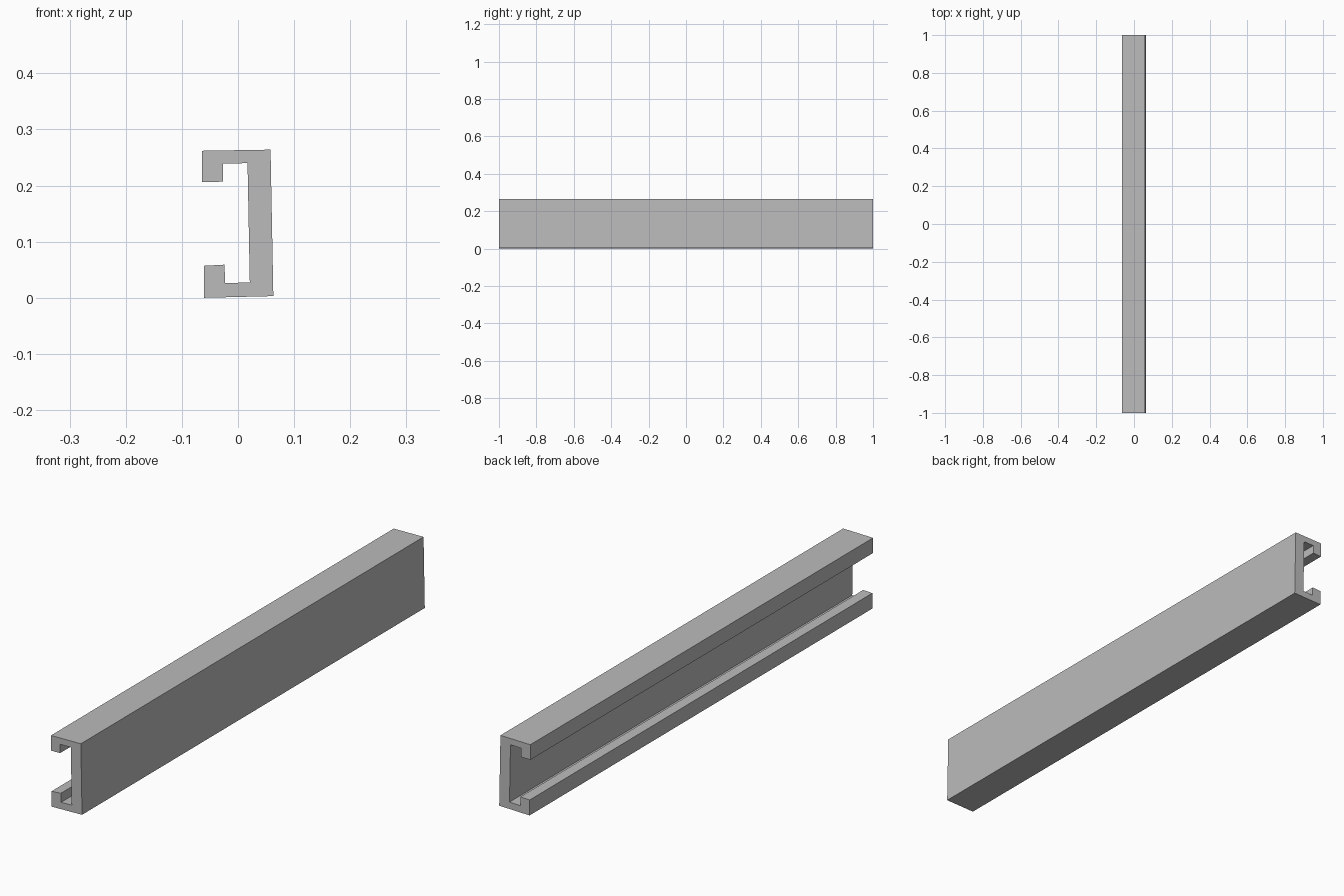
import bpy
import bmesh
from mathutils import Vector

cube = bpy.data.objects.get("Cube")
if cube:
    bpy.data.objects.remove(cube, do_unlink=True)

# Plain grey metal
grey = bpy.data.materials.new("grey metal")
grey.use_nodes = True
colour = (0.5, 0.5, 0.5, 1)
grey.diffuse_color = colour
grey.node_tree.nodes["Principled BSDF"].inputs["Base Color"].default_value = colour

# Lipped channel section (x, z), slightly tilted
SECTION = [
    (-0.061, 0.0), (0.063, 0.003), (0.058, 0.264), (-0.064, 0.262),
    (-0.064, 0.206), (-0.0265, 0.207), (-0.0265, 0.239), (0.017, 0.24),
    (0.021, 0.0275), (-0.023, 0.026), (-0.024, 0.059), (-0.061, 0.057),
]
LENGTH = 2.0

# Extrude the section along the rail
bm = bmesh.new()
front = bm.faces.new([bm.verts.new((x, -LENGTH / 2, z)) for x, z in SECTION])
result = bmesh.ops.extrude_face_region(bm, geom=[front], use_keep_orig=True)
back_verts = [g for g in result["geom"] if isinstance(g, bmesh.types.BMVert)]
bmesh.ops.translate(bm, verts=back_verts, vec=Vector((0, LENGTH, 0)))
bmesh.ops.recalc_face_normals(bm, faces=bm.faces)

mesh = bpy.data.meshes.new("channel_rail")
bm.to_mesh(mesh)
bm.free()
mesh.materials.append(grey)
rail = bpy.data.objects.new("channel_rail", mesh)
bpy.context.collection.objects.link(rail)
